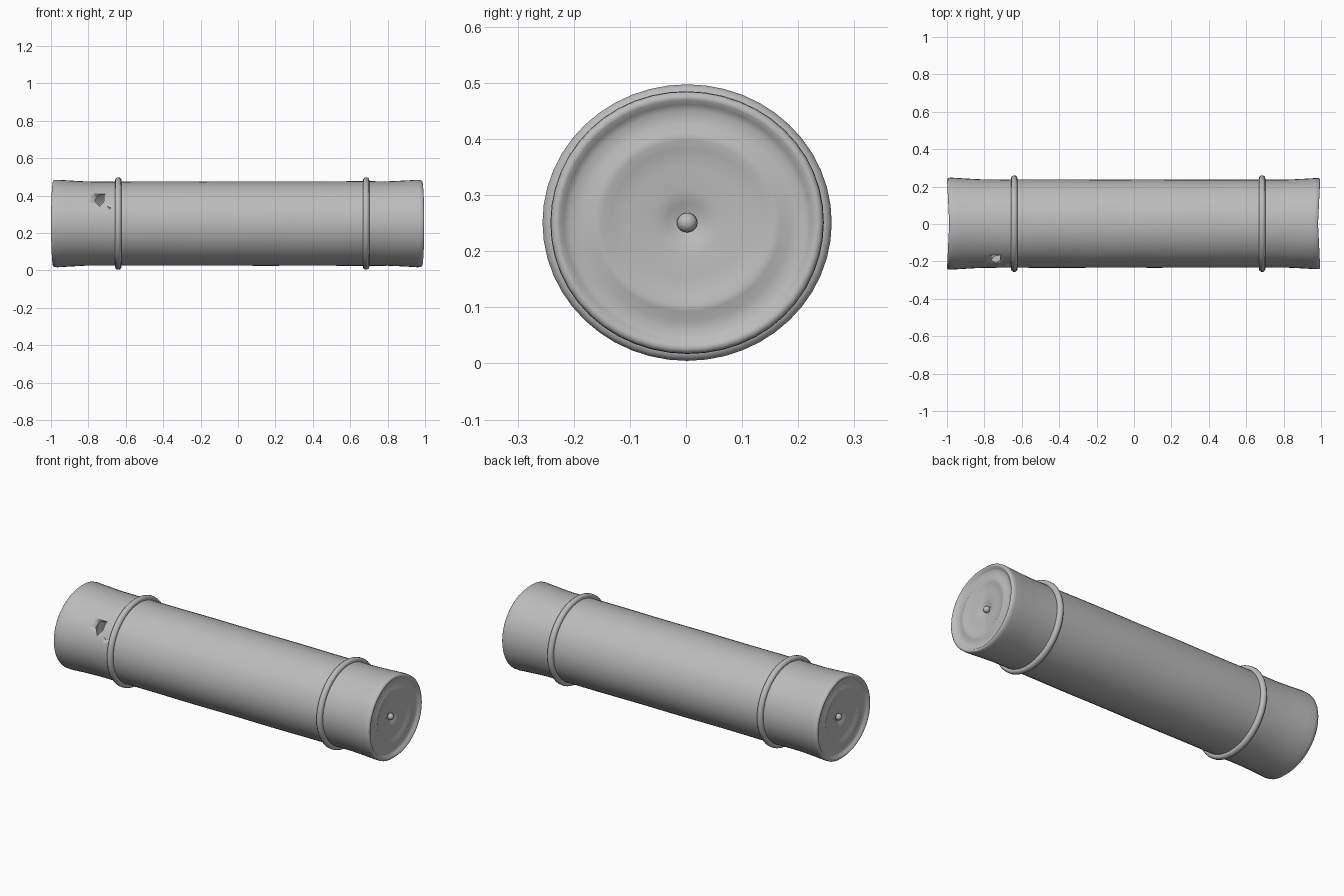
import bpy, bmesh, math
from mathutils import Matrix, Vector

default = bpy.data.objects.get("Cube")
if default:
    bpy.data.objects.remove(default, do_unlink=True)

CENTRE = Vector((0, 0.002, 0.251))
WIDE, TALL = 1.02, 0.975          # the tube is slightly oval

metal = bpy.data.materials.new("plain grey")
metal.use_nodes = True
GREY = (0.5, 0.5, 0.5, 1)
metal.diffuse_color = GREY
metal.node_tree.nodes["Principled BSDF"].inputs["Base Color"].default_value = GREY


def add_object(name, bm, angle=50):
    bmesh.ops.recalc_face_normals(bm, faces=bm.faces)
    mesh = bpy.data.meshes.new(name)
    bm.to_mesh(mesh)
    bm.free()
    mesh.materials.append(metal)
    obj = bpy.data.objects.new(name, mesh)
    bpy.context.collection.objects.link(obj)
    bpy.ops.object.select_all(action='DESELECT')
    obj.select_set(True)
    bpy.context.view_layer.objects.active = obj
    bpy.ops.object.shade_smooth_by_angle(angle=math.radians(angle))
    return obj


def lathe(profile, closed=False, steps=48):
    """Spin (x, radius) points around the x axis."""
    bm = bmesh.new()
    verts = [bm.verts.new((x, 0, r)) for x, r in profile]
    pairs = list(zip(verts, verts[1:]))
    if closed:
        pairs.append((verts[-1], verts[0]))
    edges = [bm.edges.new(p) for p in pairs]
    bmesh.ops.spin(bm, geom=verts + edges, cent=(0, 0, 0), axis=(1, 0, 0),
                   angle=math.tau, steps=steps)
    bmesh.ops.remove_doubles(bm, verts=bm.verts, dist=0.0001)
    return bm


def place(bm):
    """Squash to the oval section and lift onto the ground."""
    for v in bm.verts:
        v.co = Vector((v.co.x, v.co.y * WIDE, v.co.z * TALL)) + CENTRE


# Tube with flared ends and stepped, recessed end caps
cap = [(0.028, 0), (0.028, 0.02), (0.019, 0.036), (0.015, 0.06), (0.014, 0.10),
       (0.012, 0.135), (0.006, 0.15), (0.007, 0.163), (0.015, 0.18),
       (0.015, 0.205), (0.010, 0.216), (0.001, 0.224), (0, 0.232),
       (0.006, 0.239), (0.025, 0.240), (0.07, 0.237), (0.14, 0.233)]
LEFT_END, RIGHT_END = -0.988, 0.984
profile = [(LEFT_END + d, r) for d, r in cap]
profile += [(-0.8 + 0.1 * i, 0.231) for i in range(17)]
profile += [(RIGHT_END - d, r) for d, r in reversed(cap)]
body = lathe(profile)
for v in body.verts:
    x, y, z = v.co
    # ends are cut a little askew
    slant = max(0, (abs(x) - 0.75) / 0.21)
    v.co.x += math.copysign(0.05 * min(slant, 1) * y, x)
    # faint unevenness of the worn wall
    if math.hypot(y, z) > 0.22:
        a = math.atan2(z, y)
        bump = 1 + 0.005 * math.sin(3 * a + 5 * x) * math.cos(7 * x + a)
        v.co.y *= bump
        v.co.z *= bump
place(body)
tube = add_object("tube_body", body)

# Rounded bands around the tube
for name, x in (("right_band", -0.64), ("left_band", 0.685)):
    ring = [(x + 0.0175 * math.cos(t), 0.237 + 0.0165 * math.sin(t))
            for t in (math.tau * i / 10 for i in range(10))]
    band = lathe(ring, closed=True)
    place(band)
    add_object(name, band)

# Small knob in the dimple of each cap
for name, x in (("right_knob", LEFT_END + 0.022), ("left_knob", RIGHT_END - 0.022)):
    knob = bmesh.new()
    bmesh.ops.create_uvsphere(knob, u_segments=16, v_segments=10, radius=0.018,
                              matrix=Matrix.Translation((x, 0, 0)))
    place(knob)
    add_object(name, knob)

# Torn hole and a tiny nick in the front wall, cut through the thin shell
outlines = [
    [(-0.765, 0.372), (-0.75, 0.40), (-0.715, 0.408), (-0.716, 0.37), (-0.74, 0.342)],
    [(-0.70, 0.345), (-0.684, 0.335), (-0.686, 0.328)],
]
cut = bmesh.new()
for outline in outlines:
    face = cut.faces.new([cut.verts.new((x, -0.3, z)) for x, z in outline])
    grown = bmesh.ops.extrude_face_region(cut, geom=[face], use_keep_orig=True)
    bmesh.ops.translate(cut, vec=(0, 0.18, 0),
                        verts=[g for g in grown["geom"] if isinstance(g, bmesh.types.BMVert)])
cutter = add_object("hole_cutter", cut, 10)
cutter.hide_render = True
cutter.display_type = 'WIRE'
cutter.hide_set(True)

shell = tube.modifiers.new("shell", 'SOLIDIFY')
shell.thickness = 0.006
shell.offset = -1
hole = tube.modifiers.new("hole", 'BOOLEAN')
hole.operation = 'DIFFERENCE'
hole.solver = 'EXACT'
hole.object = cutter
